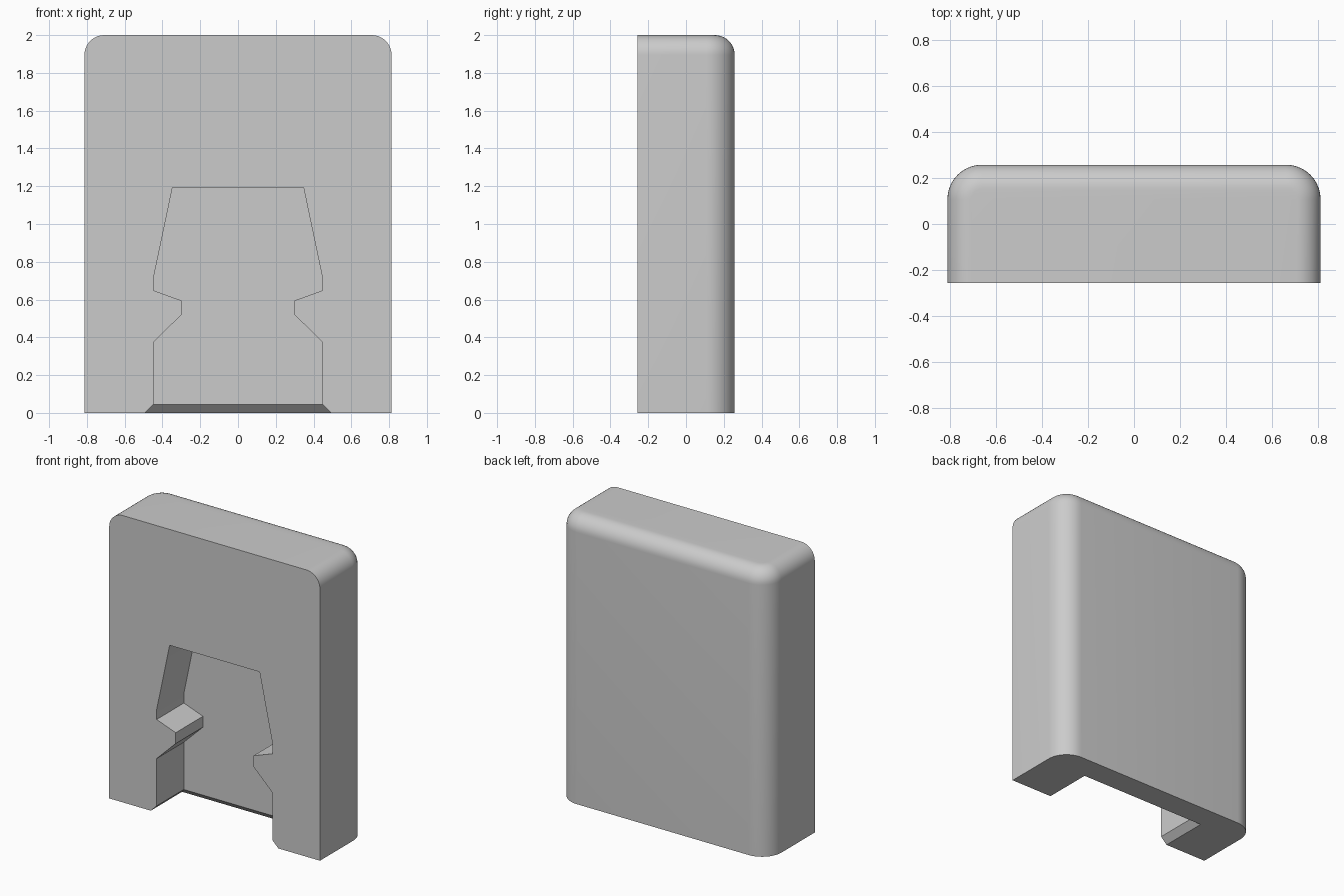
import bpy
import bmesh
from math import sin, cos, pi, radians

cube = bpy.data.objects.get("Cube")
if cube:
    bpy.data.objects.remove(cube, do_unlink=True)

HALF_W, HALF_D, HEIGHT = 0.813, 0.258, 2.0
SIDE_R, TOP_R = 0.15, 0.105      # rounding of back uprights and of top rim
FLOOR_Y = 0.042                  # depth at which the pocket ends
CHAMFER = 0.045
STEPS = 10

grey = bpy.data.materials.new("light_grey")
grey.use_nodes = True
colour = (0.6, 0.6, 0.6, 1)
grey.diffuse_color = colour
grey.node_tree.nodes["Principled BSDF"].inputs["Base Color"].default_value = colour


def loft(name, rings):
    """Closed solid through a list of equal-length point rings."""
    bm = bmesh.new()
    loops = [[bm.verts.new(p) for p in ring] for ring in rings]
    n = len(loops[0])
    for a, b in zip(loops, loops[1:]):
        for i in range(n):
            j = (i + 1) % n
            bm.faces.new((a[i], a[j], b[j], b[i]))
    bm.faces.new(loops[0][::-1])
    bm.faces.new(loops[-1])
    bmesh.ops.recalc_face_normals(bm, faces=bm.faces)
    mesh = bpy.data.meshes.new(name)
    bm.to_mesh(mesh)
    bm.free()
    mesh.materials.append(grey)
    obj = bpy.data.objects.new(name, mesh)
    bpy.context.collection.objects.link(obj)
    return obj


def outline(inset, z):
    """Plan of the block: square front, rounded back, sides and back moved in."""
    w, d, r = HALF_W - inset, HALF_D - inset, SIDE_R - inset
    right = [(w, -HALF_D, z)]
    for i in range(STEPS + 1):
        t = pi / 2 * i / STEPS
        right.append((w - r + r * cos(t), d - r + r * sin(t), z))
    return right + [(-x, y, h) for x, y, h in reversed(right)]


# Block with a rounded rim along the sides and back of the top
rings = [outline(0, 0)]
for i in range(STEPS + 1):
    t = pi / 2 * i / STEPS
    rings.append(outline(TOP_R * (1 - cos(t)), HEIGHT - TOP_R + TOP_R * sin(t)))
block = loft("mount_block", rings)

# Notched pocket, open at the front and bottom
half = [(0.447, -0.1), (0.447, 0.375), (0.3, 0.519), (0.3, 0.595),
        (0.447, 0.648), (0.447, 0.716), (0.347, 1.192)]
profile = half + [(-x, z) for x, z in reversed(half)]
pocket = loft("pocket_cutter",
              [[(x, y, z) for x, z in profile] for y in (-0.5, FLOOR_Y)])


# Bevelled mouth at the bottom of the pocket
def mouth_ring(z):
    grow = CHAMFER - z
    w, y = 0.447 + grow, FLOOR_Y + grow
    return [(-w, -0.5, z), (w, -0.5, z), (w, y, z), (-w, y, z)]


mouth = loft("mouth_cutter", [mouth_ring(-0.05), mouth_ring(0.1)])

bpy.context.view_layer.objects.active = block
block.select_set(True)
for cutter in (pocket, mouth):
    mod = block.modifiers.new(cutter.name, 'BOOLEAN')
    mod.operation = 'DIFFERENCE'
    mod.solver = 'EXACT'
    mod.object = cutter
    bpy.ops.object.modifier_apply(modifier=mod.name)
    bpy.data.objects.remove(cutter, do_unlink=True)

bpy.ops.object.shade_smooth_by_angle(angle=radians(25))
